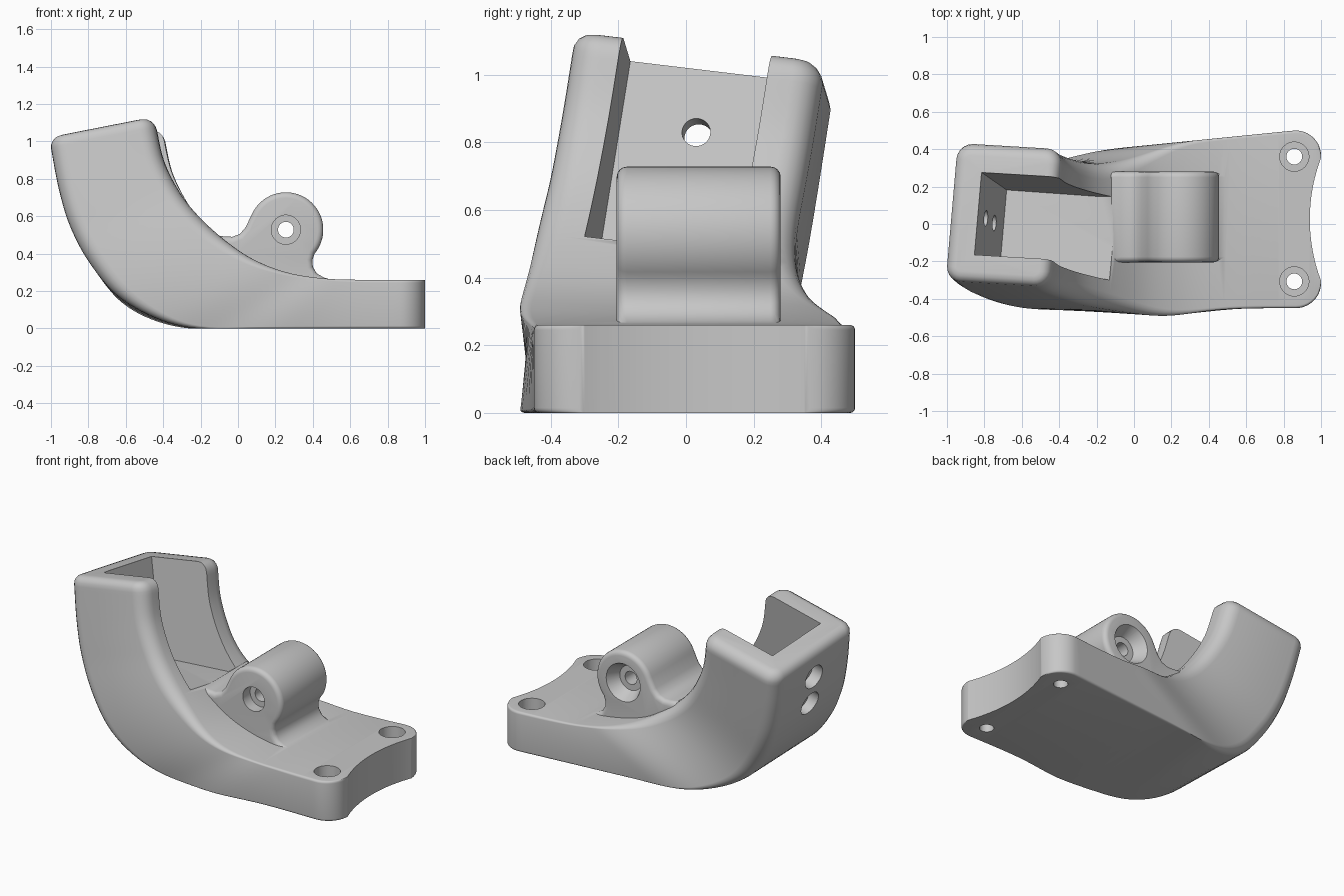
import bpy, bmesh, math
from mathutils import Vector, Matrix

if "Cube" in bpy.data.objects:
    bpy.data.objects.remove(bpy.data.objects["Cube"])

grey = bpy.data.materials.new("matte_grey")
grey.use_nodes = True
colour = (0.57, 0.57, 0.57, 1)
grey.diffuse_color = colour
grey.node_tree.nodes["Principled BSDF"].inputs["Base Color"].default_value = colour


def finish(bm, name):
    bmesh.ops.recalc_face_normals(bm, faces=bm.faces)
    mesh = bpy.data.meshes.new(name)
    bm.to_mesh(mesh)
    bm.free()
    ob = bpy.data.objects.new(name, mesh)
    mesh.materials.append(grey)
    bpy.context.collection.objects.link(ob)
    return ob


def combine(target, tool, operation):
    tool.hide_render = True
    mod = target.modifiers.new(operation, 'BOOLEAN')
    mod.operation, mod.object, mod.solver = operation, tool, 'EXACT'
    bpy.context.view_layer.objects.active = target
    bpy.ops.object.modifier_apply(modifier=mod.name)
    bpy.data.objects.remove(tool)


def cut_round(target, start, end, r1, r2=None, sides=40):
    a, b = Vector(start), Vector(end)
    axis = b - a
    bm = bmesh.new()
    turn = axis.to_track_quat('Z', 'Y').to_matrix().to_4x4()
    bmesh.ops.create_cone(bm, cap_ends=True, segments=sides, radius1=r1,
                          radius2=r2 or r1, depth=axis.length,
                          matrix=Matrix.Translation((a + b) / 2) @ turn)
    combine(target, finish(bm, "round_cutter"), 'DIFFERENCE')


def smooth(t):
    t = min(1, max(0, t))
    return t * t * (3 - 2 * t)


# The upright head leans sideways and is turned a little
def head_centre(x, z):
    return -0.159 + 0.14 * z - 0.087 * x


def lean(x, y, z, amount):
    return (x + 0.087 * amount, y, max(0, z - 0.12 * amount))


EAR_X, EAR_R = 0.865, 0.135


def side_limits(x, z, h):
    c = head_centre(x, z)
    if x > EAR_X:
        ear = math.sqrt(max(0, EAR_R ** 2 - (x - EAR_X) ** 2))
        low, high = -0.315 - ear, 0.365 + ear
    else:
        low = -0.45 - 0.04 * math.exp(-((x - 0.15) / 0.25) ** 2)
        high = 0.414 + 0.1 * x
    return low + (c - 0.37 - low) * h, high + (c + 0.37 - high) * h


# Body stations: outer (lower) point and inner (upper) point
stations = [
    (-1.0, 0.96, -0.44, 1.07), (-0.96, 0.75, -0.40, 0.9),
    (-0.9, 0.55, -0.32, 0.74), (-0.8, 0.36, -0.22, 0.61),
    (-0.65, 0.18, -0.08, 0.48), (-0.45, 0.06, 0.08, 0.37),
    (-0.22, 0.0, 0.26, 0.3), (0.1, 0, 0.45, 0.268),
    (0.5, 0, 0.65, 0.26), (EAR_X, 0, EAR_X, 0.26)]


# Rounded rectangle across the body at one station
def section(bm, st, h, radius, inset=0, rise=0):
    out, inn = Vector((st[0], st[1])), Vector((st[2], st[3]))
    length = (inn - out).length
    u = (inn - out) / length
    up = Vector((-u.y, u.x)) * rise
    r = max(radius - inset, 0.008)
    ring = []
    for corner in range(4):
        for k in range(6):
            a = math.pi / 2 * (corner + k / 5)
            v = length - inset - r if corner < 2 else inset + r
            p = out + u * (v + r * math.sin(a))
            low, high = side_limits(p.x, p.y, h)
            y = high - inset - r if corner in (0, 3) else low + inset + r
            y += r * math.cos(a)
            p = p + up
            amount = (y - head_centre(p.x, p.y) + 0.3) * h
            ring.append(bm.verts.new(lean(p.x, y, p.y, amount)))
    return ring


def curve_point(i, t):
    p = [stations[min(max(i + k, 0), len(stations) - 1)] for k in (-1, 0, 1, 2)]
    return [0.5 * (2 * b + (c - a) * t + (2 * a - 5 * b + 4 * c - d) * t * t
                   + (3 * b - a - 3 * c + d) * t ** 3) for a, b, c, d in zip(*p)]


# Swept body: rounded head top, bend, plate, round ears
bm = bmesh.new()
rings = []
for deg in (90, 67, 45, 22):
    a = math.radians(deg)
    rings.append(section(bm, stations[0], 1, 0.085,
                         0.06 * (1 - math.cos(a)), 0.06 * math.sin(a)))
STEPS = 6
last = len(stations) - 1
for n in range(last * STEPS + 1):
    i = min(n // STEPS, last - 1)
    k = n / STEPS
    h = 1 - smooth((k - 2) / 4.5)
    radius = 0.085 - 0.07 * smooth((k - 3) / 4)
    rings.append(section(bm, curve_point(i, k - i), h, radius))
for n in range(1, 11):
    x = EAR_X + EAR_R * math.sin(math.pi / 2 * n / 10)
    rings.append(section(bm, (x, 0, x, 0.26), 0, 0.015))
for a, b in zip(rings, rings[1:]):
    for k in range(len(a)):
        j = (k + 1) % len(a)
        bm.faces.new((a[k], a[j], b[j], b[k]))
bm.faces.new(rings[0])
bm.faces.new(rings[-1])
body = finish(bm, "bracket_body")

# Open slot in the head
bm = bmesh.new()
slot = [(-0.93, 1.43), (-0.7, 0.43), (0.2, 0.53), (0.2, 1.43)]
sides = []
for s in (-0.22, 0.22):
    sides.append([bm.verts.new(lean(x, head_centre(x, z) + s, z, s)) for x, z in slot])
bm.faces.new(sides[0])
bm.faces.new(sides[1])
for k in range(4):
    j = (k + 1) % 4
    bm.faces.new((sides[0][k], sides[0][j], sides[1][j], sides[1][k]))
combine(body, finish(bm, "slot_cutter"), 'DIFFERENCE')

# Pivot boss with a filleted neck
BX, BZ, BR = 0.256, 0.528, 0.2
profile = [(-0.2, 0.2), (-0.2, 0.44), (-0.12, 0.497), (-0.07, 0.492), (-0.03, 0.49),
           (0.01, 0.505), (0.04, 0.54)]
for k in range(33):
    a = math.radians(158 - 198 * k / 32)
    profile.append((BX + BR * math.cos(a), BZ + BR * math.sin(a)))
profile += [(0.398, 0.365), (0.4, 0.33), (0.42, 0.295), (0.46, 0.272), (0.52, 0.255), (0.52, 0.2)]
bm = bmesh.new()
face = bm.faces.new([bm.verts.new((x, -0.205, z)) for x, z in profile])
moved = bmesh.ops.extrude_face_region(bm, geom=[face])
bmesh.ops.translate(bm, vec=(0, 0.485, 0),
                    verts=[g for g in moved["geom"] if isinstance(g, bmesh.types.BMVert)])
bmesh.ops.recalc_face_normals(bm, faces=bm.faces)
rim = [e for e in bm.edges if abs(e.verts[0].co.y - e.verts[1].co.y) < 0.01
       and min(v.co.z for v in e.verts) > 0.21]
bmesh.ops.bevel(bm, geom=rim, offset=0.03, segments=4, profile=0.5, affect='EDGES')
combine(body, finish(bm, "pivot_boss"), 'UNION')

# Pivot bore, front counterbore and rear dish
cut_round(body, (BX, -0.4, BZ), (BX, 0.5, BZ), 0.042)
cut_round(body, (BX, -0.4, BZ), (BX, -0.13, BZ), 0.078)
cut_round(body, (BX, 0.2, BZ), (BX, 0.285, BZ), 0.08, 0.125)

# Concave plate end and counterbored plate holes
cut_round(body, (1.87, 0.025, -0.3), (1.87, 0.025, 0.8), 0.93, sides=160)
for y in (-0.307, 0.36):
    cut_round(body, (0.857, y, -0.1), (0.857, y, 0.5), 0.042)
    cut_round(body, (0.857, y, 0.14), (0.857, y, 0.5), 0.078)

# Two counterbored holes through the back of the head
direction = Vector((0.975, -0.08, 0.2))
for x, y, z in ((-0.79, 0.03, 0.83), (-0.745, 0.005, 0.635)):
    p = Vector((x, y, z))
    cut_round(body, p - direction * 0.5, p + direction * 0.06, 0.042)
    cut_round(body, p - direction * 0.5, p - direction * 0.09, 0.078)

bpy.ops.object.select_all(action='DESELECT')
body.select_set(True)
bpy.context.view_layer.objects.active = body
bpy.ops.object.shade_smooth_by_angle(angle=math.radians(35))
